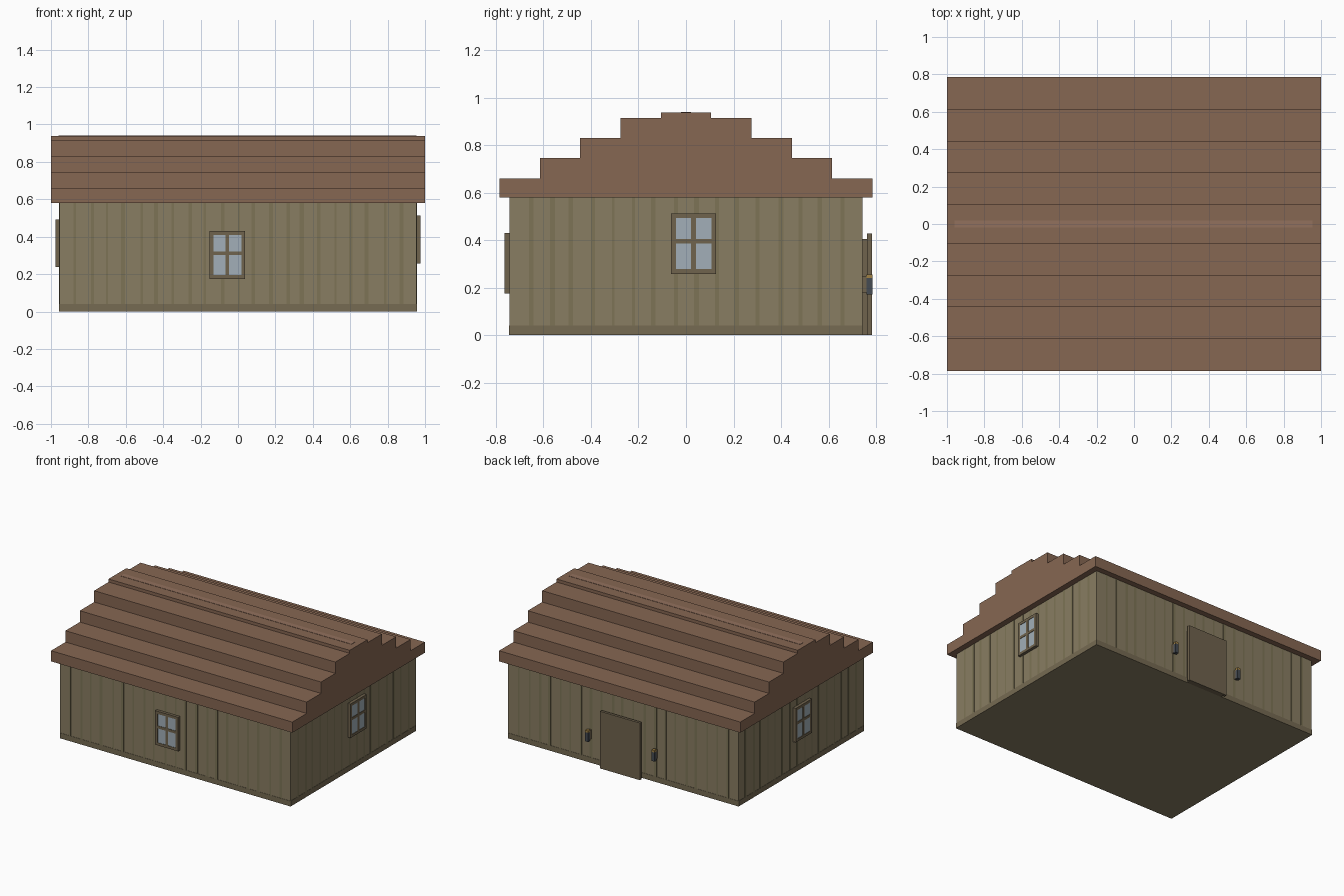
import bpy, bmesh, math, random
from mathutils import Matrix, Vector

if "Cube" in bpy.data.objects:
    bpy.data.objects.remove(bpy.data.objects["Cube"])

random.seed(4)


def mat(name, r, g, b):
    m = bpy.data.materials.new(name)
    m.diffuse_color = (r, g, b, 1)
    m.use_nodes = True
    m.node_tree.nodes["Principled BSDF"].inputs["Base Color"].default_value = m.diffuse_color
    return m


WALL = mat("wall_wood", 0.25, 0.205, 0.122)
GROOVE = mat("plank_groove", 0.205, 0.175, 0.093)
BASE = mat("base_wood", 0.18, 0.145, 0.085)
ROOF = mat("roof_wood", 0.24, 0.135, 0.085)
RIDGE = mat("ridge_wood", 0.29, 0.165, 0.11)
FRAME = mat("frame_wood", 0.16, 0.125, 0.075)
GLASS = mat("glass", 0.36, 0.43, 0.48)
METAL = mat("lamp_metal", 0.06, 0.07, 0.085)
GOLD = mat("lamp_gold", 0.35, 0.22, 0.06)


def boxes(name, spans, material, matrix=Matrix()):
    """One object made of boxes, each given as (x0, x1, y0, y1, z0, z1)."""
    bm = bmesh.new()
    for x0, x1, y0, y1, z0, z1 in spans:
        centre = Vector(((x0 + x1) / 2, (y0 + y1) / 2, (z0 + z1) / 2))
        m = Matrix.Translation(centre) @ Matrix.Diagonal((x1 - x0, y1 - y0, z1 - z0, 1))
        bmesh.ops.create_cube(bm, size=1, matrix=matrix @ m)
    me = bpy.data.meshes.new(name)
    bm.to_mesh(me)
    bm.free()
    me.materials.append(material)
    ob = bpy.data.objects.new(name, me)
    bpy.context.collection.objects.link(ob)
    return ob


# Wall block
BX, BY, BZ = 0.955, 0.742, 0.58
boxes("walls", [(-BX, BX, -BY, BY, 0, BZ)], WALL)


def side(angle, dist):
    """Local frame of a wall: x along it, -y outwards, y = 0 on its surface."""
    return Matrix.Rotation(angle, 4, "Z") @ Matrix.Translation((0, -dist, 0))


SIDES = {"front": (side(0, BY), BX), "right": (side(math.pi / 2, BX), BY),
         "back": (side(math.pi, BY), BX), "left": (side(-math.pi / 2, BX), BY)}

# Plank grooves and base board, almost flush with each wall
for label, (m, half) in SIDES.items():
    n = round(2 * half / 0.085)
    strips = []
    for i in range(1, n):
        c = -half + 2 * half * i / n + random.uniform(-0.008, 0.008)
        w = random.choice((0.006, 0.009, 0.011))
        strips.append((c - w, c + w, -0.0015, 0.001, 0.04, BZ))
    boxes(label + "_plank_grooves", strips, GROOVE, m)
    boxes(label + "_base_board", [(-half, half, -0.002, 0.001, 0, 0.04)], BASE, m)


# Stepped roof: one solid profile extruded along x
steps = [(0.785, 0.66), (0.615, 0.745), (0.445, 0.83), (0.275, 0.915), (0.105, 0.938)]
half_profile, z = [], BZ
for y, top in steps:
    half_profile += [(y, z), (y, top)]
    z = top
profile = half_profile + [(-y, z) for y, z in reversed(half_profile)]
bm = bmesh.new()
face = bm.faces.new([bm.verts.new((-1, y, z)) for y, z in profile])
ext = bmesh.ops.extrude_face_region(bm, geom=[face])
bmesh.ops.translate(bm, vec=(2, 0, 0),
                    verts=[v for v in ext["geom"] if isinstance(v, bmesh.types.BMVert)])
bmesh.ops.recalc_face_normals(bm, faces=bm.faces)
me = bpy.data.meshes.new("roof")
bm.to_mesh(me)
bm.free()
me.materials.append(ROOF)
bpy.context.collection.objects.link(bpy.data.objects.new("roof", me))
boxes("ridge_strip", [(-0.96, 0.955, -0.02, 0.02, 0.93, 0.94)], RIDGE)


# Windows: frame with cross bars over a glass pane
def window(label, c, z0):
    m = SIDES[label][0]
    w, h, b, d = 0.095, 0.255, 0.02, -0.022
    z1, bar = z0 + h, z0 + 0.137
    boxes(label + "_window_frame", [
        (c - w, c - w + b, d, 0, z0, z1), (c + w - b, c + w, d, 0, z0, z1),
        (c - w + b, c + w - b, d, 0, z0, z0 + b), (c - w + b, c + w - b, d, 0, z1 - b, z1),
        (c - 0.01, c + 0.01, d, 0, z0 + b, z1 - b),
        (c - w + b, c + w - b, d, 0, bar - 0.01, bar + 0.01)], FRAME, m)
    boxes(label + "_window_glass", [(c - w + b, c + w - b, d + 0.003, 0, z0 + b, z1 - b)], GLASS, m)


window("front", -0.057, 0.175)
window("right", 0.032, 0.258)
window("left", 0.0, 0.237)

# Back door: backing board and door leaf
back = SIDES["back"][0]
boxes("door_backing", [(-0.15, 0.15, -0.022, 0, 0, 0.405)], FRAME, back)
boxes("door_leaf", [(-0.165, 0.165, -0.04, -0.02, 0, 0.428)], FRAME, back)

# Wall lamps either side of the door
for s, label in ((-1, "left"), (1, "right")):
    c = s * 0.275
    boxes(label + "_lamp_body", [(c - 0.013, c + 0.013, -0.042, -0.018, 0.172, 0.24)], METAL, back)
    boxes(label + "_lamp_cap", [(c - 0.013, c + 0.013, -0.042, -0.018, 0.24, 0.256)], GOLD, back)
    boxes(label + "_lamp_bracket", [(c - 0.01, c + 0.01, -0.02, 0, 0.18, 0.25)], FRAME, back)
